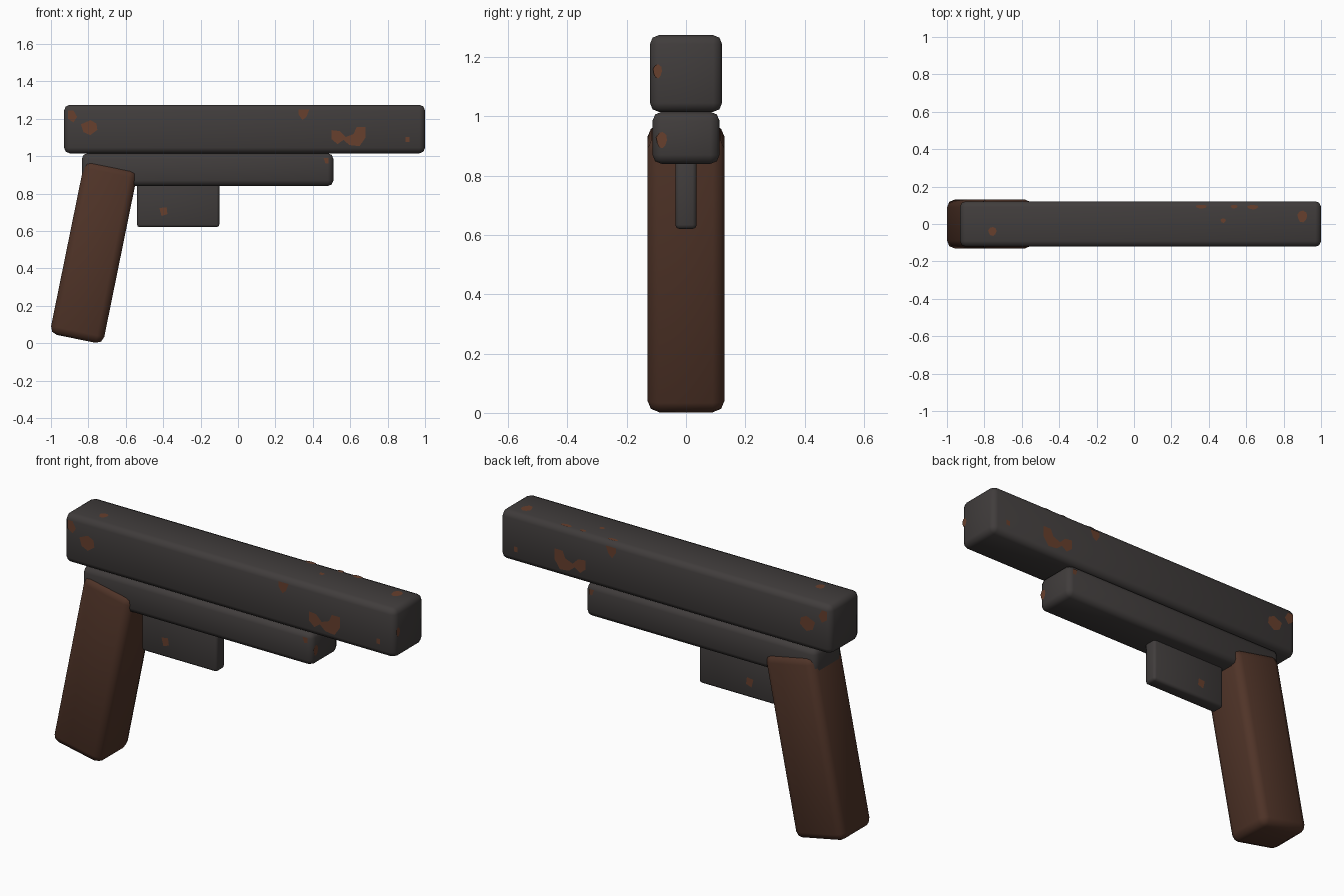
import bpy, bmesh, math
from mathutils import Matrix

if "Cube" in bpy.data.objects:
    bpy.data.objects.remove(bpy.data.objects["Cube"])


def material(name, rgb):
    m = bpy.data.materials.new(name)
    m.diffuse_color = (*rgb, 1)
    m.use_nodes = True
    m.node_tree.nodes["Principled BSDF"].inputs["Base Color"].default_value = m.diffuse_color
    return m


METAL = material("dark metal", (0.052, 0.046, 0.045))
WOOD = material("brown grip", (0.080, 0.034, 0.021))
RUST = material("rust", (0.135, 0.050, 0.026))


def make(name, bm, mat, smooth=True):
    me = bpy.data.meshes.new(name)
    for f in bm.faces:
        f.smooth = smooth
    bm.to_mesh(me)
    bm.free()
    me.materials.append(mat)
    ob = bpy.data.objects.new(name, me)
    bpy.context.collection.objects.link(ob)
    return ob


def rounded_box(name, centre, size, radius, mat, tilt=0.0):
    bm = bmesh.new()
    bmesh.ops.create_cube(bm, size=1)
    bm.transform(Matrix.Translation(centre) @ Matrix.Rotation(tilt, 4, 'Y')
                 @ Matrix.Diagonal((*size, 1)))
    bmesh.ops.bevel(bm, geom=bm.edges[:], offset=radius, segments=2,
                    profile=0.5, affect='EDGES')
    return make(name, bm, mat)


def span(lo, hi):
    return [(a + b) / 2 for a, b in zip(lo, hi)], [b - a for a, b in zip(lo, hi)]


# Main bodies
rounded_box("slide", *span((-0.93, -0.1215, 1.015), (1.0, 0.1215, 1.274)), 0.03, METAL)
rounded_box("frame", *span((-0.835, -0.113, 0.84), (0.51, 0.113, 1.015)), 0.03, METAL)
rounded_box("trigger_block", *span((-0.54, -0.036, 0.62), (-0.10, 0.036, 0.88)), 0.014, METAL)
rounded_box("grip", (-0.771, 0, 0.486), (0.29, 0.26, 0.945), 0.04, WOOD,
            math.radians(11.5))


def patch(name, pts, outward):
    bm = bmesh.new()
    f = bm.faces.new([bm.verts.new(p) for p in pts])
    f.normal_update()
    if sum(a * b for a, b in zip(f.normal, outward)) < 0:
        f.normal_flip()
    make(name, bm, RUST, False)


def ring(rx, ry, n=9):
    return [(rx * (1 + 0.12 * math.sin(3 * t)) * math.cos(t), ry * math.sin(t))
            for t in (i * math.tau / n for i in range(n))]


# Rust patches mirrored on both sides: half-thickness of the part, (x, z) outline
side_patches = [
    (0.1215, [(-.91, 1.245), (-.88, 1.245), (-.86, 1.21), (-.88, 1.18), (-.91, 1.20)]),
    (0.1215, [(-.84, 1.17), (-.79, 1.192), (-.757, 1.175), (-.752, 1.14),
              (-.79, 1.112), (-.826, 1.128)]),
    (0.1215, [(.323, 1.25), (.382, 1.25), (.366, 1.21), (.345, 1.192), (.323, 1.225)]),
    (0.1215, [(.50, 1.139), (.543, 1.134), (.575, 1.102), (.618, 1.118), (.634, 1.155),
              (.682, 1.155), (.682, 1.10), (.65, 1.053), (.596, 1.059), (.564, 1.086),
              (.532, 1.064), (.50, 1.091)]),
    (0.1215, [(.896, 1.102), (.917, 1.102), (.917, 1.075), (.896, 1.075)]),
    (0.113, [(.457, .99), (.485, .99), (.485, .962), (.468, .96)]),
    (0.036, [(-.42, .722), (-.382, .727), (-.377, .69), (-.409, .679)]),
]
for i, (half, outline) in enumerate(side_patches):
    for s in (-1, 1):
        patch(f"side_rust_{i}", [(x, s * (half + 0.002), z) for x, z in outline], (0, s, 0))

# Rust on the top of the slide: x, y, radii
for x, y, rx, ry in [(.90, .04, .026, .032), (-.757, -.04, .022, .024), (.477, .018, .014, .012),
                     (.36, .093, .03, .01), (.535, .093, .018, .01), (.635, .09, .03, .012)]:
    patch("top_rust", [(x + a, y + b, 1.276) for a, b in ring(rx, ry)], (0, 0, 1))

# Rust on the front ends: end x, y, z, radii
for x, y, z, ry, rz in [(1.002, -.096, 1.152, .015, .024), (.512, -.082, .92, .018, .028)]:
    patch("end_rust", [(x, y + a, z + b) for a, b in ring(ry, rz)], (1, 0, 0))
